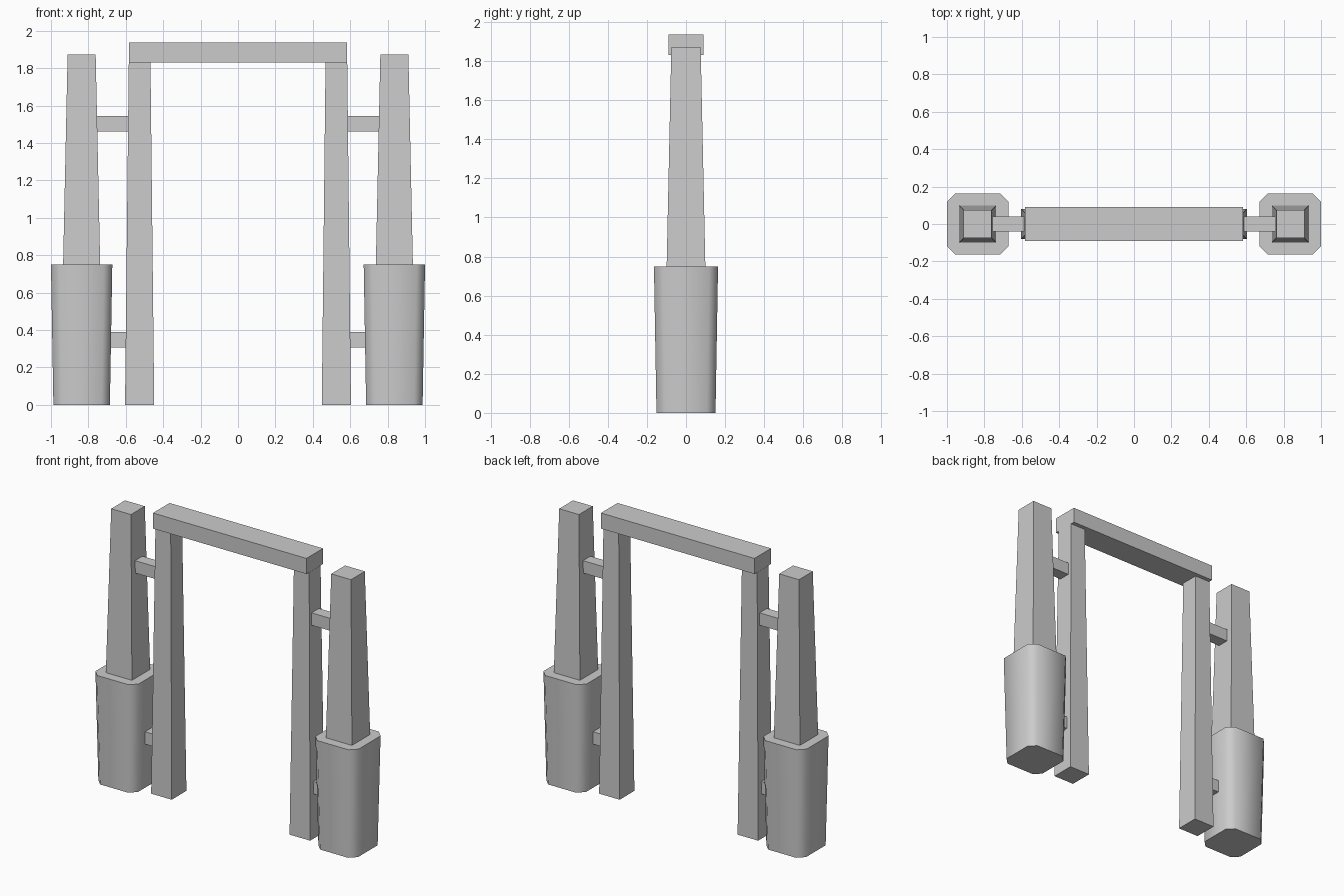
import bpy, bmesh, math

if "Cube" in bpy.data.objects:
    bpy.data.objects.remove(bpy.data.objects["Cube"])


def tapered(name, x, z0, z1, bottom, top, chamfer=0.0):
    """Tapered block: bottom and top are (half width, half depth)."""
    def ring(hx, hy, z):
        pts = []
        for sx, sy in ((1, -1), (1, 1), (-1, 1), (-1, -1)):
            if chamfer:
                pair = [(sx * (hx - chamfer), sy * hy), (sx * hx, sy * (hy - chamfer))]
                pts += pair if sx * sy < 0 else pair[::-1]
            else:
                pts.append((sx * hx, sy * hy))
        return [bm.verts.new((x + px, py, z)) for px, py in pts]

    bm = bmesh.new()
    low, high = ring(*bottom, z0), ring(*top, z1)
    bm.faces.new(low[::-1])
    bm.faces.new(high)
    n = len(low)
    for i in range(n):
        j = (i + 1) % n
        bm.faces.new((low[i], low[j], high[j], high[i]))
    bmesh.ops.recalc_face_normals(bm, faces=bm.faces)
    mesh = bpy.data.meshes.new(name)
    bm.to_mesh(mesh)
    bm.free()
    obj = bpy.data.objects.new(name, mesh)
    bpy.context.collection.objects.link(obj)
    return obj


# Beam across the top
tapered("top_beam", 0, 1.83, 1.937, (0.583, 0.09), (0.583, 0.09))

for label, s in (("left", -1), ("right", 1)):
    # Inner gate post
    tapered(f"{label}_gate_post", s * 0.526, 0, 1.83, (0.078, 0.08), (0.058, 0.062))
    # Outer post rising from its base
    tapered(f"{label}_outer_post", s * 0.836, 0.75, 1.873, (0.099, 0.099), (0.075, 0.075))
    # Chunky base with softened corners
    base = tapered(f"{label}_base", s * 0.836, 0, 0.75, (0.151, 0.151), (0.164, 0.164), 0.045)
    bpy.ops.object.select_all(action='DESELECT')
    base.select_set(True)
    bpy.context.view_layer.objects.active = base
    bpy.ops.object.shade_smooth_by_angle(angle=math.radians(60))
    # Short rails joining the two posts
    for level, z in (("lower", 0.305), ("upper", 1.46)):
        tapered(f"{label}_{level}_rail", s * 0.665, z, z + 0.085, (0.1, 0.04), (0.1, 0.04))
